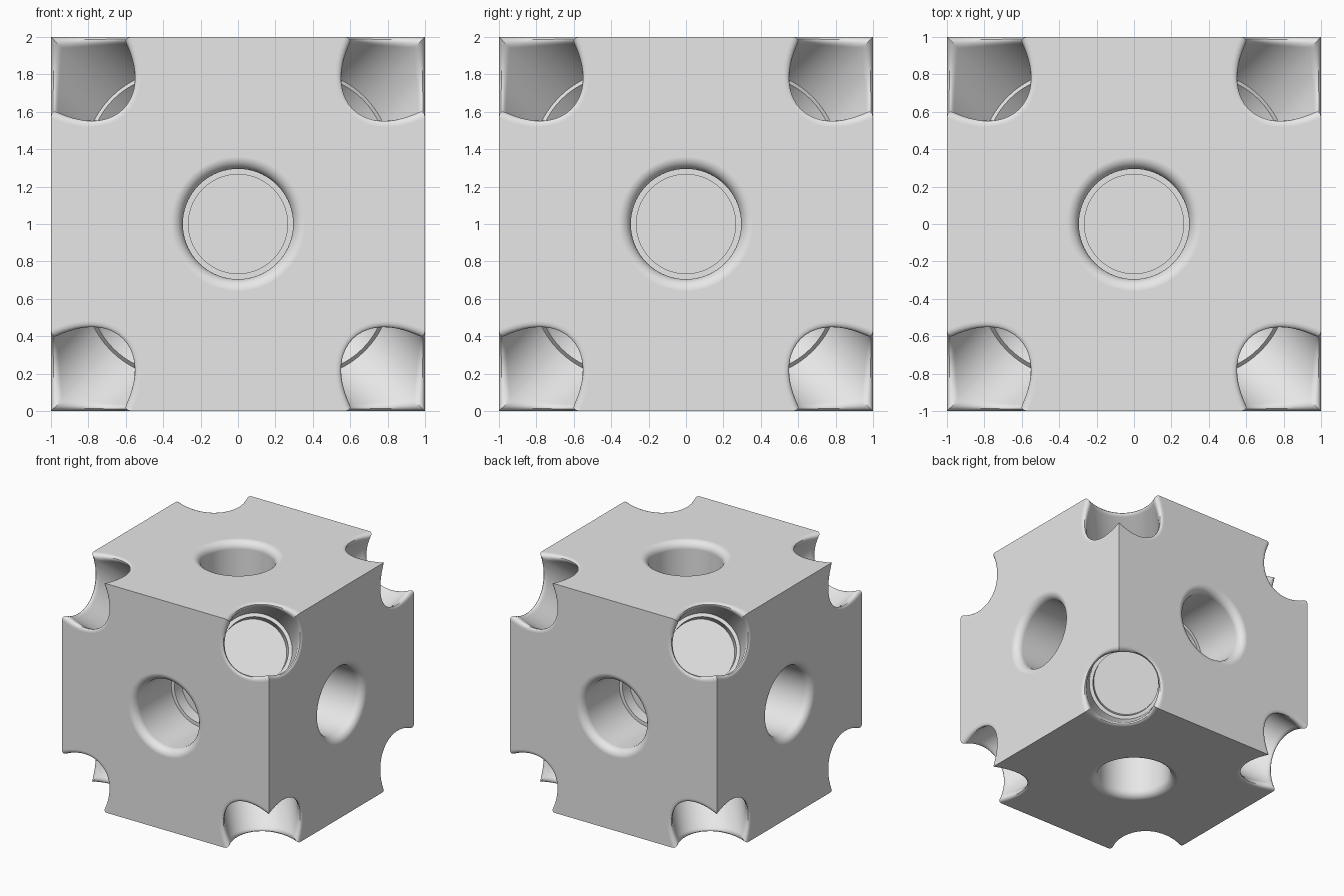
import bpy, bmesh, math
from math import sin, cos, pi
from mathutils import Vector, Matrix
from itertools import product

if "Cube" in bpy.data.objects:
    bpy.data.objects.remove(bpy.data.objects["Cube"], do_unlink=True)

SEGMENTS = 72
BORE, SEAT = 0.295, 0.265      # main bore and stepped seat radii
FILLET = 0.065


def lathe(bm, profile, axis, side):
    """Closed solid of revolution: (radius, height) points turned about axis."""
    axis = axis.normalized()
    side = (side - axis * side.dot(axis)).normalized()
    other = axis.cross(side)
    rings = []
    for r, h in profile:
        rings.append([bm.verts.new(axis * h + side * r * cos(a) + other * r * sin(a))
                      for a in (2 * pi * i / SEGMENTS for i in range(SEGMENTS))])
    for low, high in zip(rings, rings[1:]):
        for i in range(SEGMENTS):
            j = (i + 1) % SEGMENTS
            bm.faces.new((low[i], low[j], high[j], high[i]))
    bm.faces.new(rings[0][::-1])
    bm.faces.new(rings[-1])


def make_object(name, bm):
    mesh = bpy.data.meshes.new(name)
    bm.to_mesh(mesh)
    bm.free()
    obj = bpy.data.objects.new(name, mesh)
    bpy.context.collection.objects.link(obj)
    return obj


def cut(target, bm):
    """Subtract the solids in bm from the target."""
    cutter = make_object("hole_cutter", bm)
    cutter.hide_render = True
    mod = target.modifiers.new("holes", 'BOOLEAN')
    mod.operation, mod.solver, mod.object = 'DIFFERENCE', 'EXACT', cutter
    bpy.context.view_layer.objects.active = target
    bpy.ops.object.modifier_apply(modifier=mod.name)
    bpy.data.objects.remove(cutter, do_unlink=True)


# Solid block, centred on the origin while it is cut
bm = bmesh.new()
bmesh.ops.create_cube(bm, size=2)
block = make_object("block_with_holes", bm)

# Stepped blind holes on the eight corners
bm = bmesh.new()
floor = math.sqrt(3) / 2
for signs in product((-1, 1), repeat=3):
    lathe(bm, [(SEAT, floor), (SEAT, floor + 0.1), (BORE, floor + 0.1), (BORE, 2.2)],
          Vector(signs), Vector((0, 0, signs[2])))
cut(block, bm)

# Round the rims where the corner bores leave the outer faces
def is_outer(face):
    n = face.normal
    return max(abs(c) for c in n) > 0.999 and abs(n.dot(face.calc_center_median()) - 1) < 0.001

bm = bmesh.new()
bm.from_mesh(block.data)
bmesh.ops.remove_doubles(bm, verts=bm.verts, dist=0.0005)
bm.normal_update()
rims = [e for e in bm.edges if len(e.link_faces) == 2
        and is_outer(e.link_faces[0]) != is_outer(e.link_faces[1])]
bmesh.ops.bevel(bm, geom=rims, offset=FILLET, offset_type='OFFSET', segments=6,
                profile=0.5, affect='EDGES', clamp_overlap=False)
bm.to_mesh(block.data)
bm.free()

# Stepped blind holes with rounded rims in the six faces
bm = bmesh.new()
flare = [(BORE + FILLET * (1 - cos(a)), 1 - FILLET * (1 - sin(a)))
         for a in (pi / 2 * i / 8 for i in range(9))]
for axis, sign in product(range(3), (-1, 1)):
    direction, side = Vector(), Vector()
    direction[axis] = sign
    side[(axis + 1) % 3] = 1
    lathe(bm, [(SEAT, 0.4), (SEAT, 0.5), (BORE, 0.5)] + flare + [(flare[-1][0], 1.1)],
          direction, side)
cut(block, bm)

# Stand on the ground, shade and colour
block.data.transform(Matrix.Translation((0, 0, 1)))
grey = bpy.data.materials.new("plain_grey")
grey.use_nodes = True
grey.diffuse_color = (0.8, 0.8, 0.8, 1)
grey.node_tree.nodes["Principled BSDF"].inputs["Base Color"].default_value = (0.8, 0.8, 0.8, 1)
block.data.materials.clear()
block.data.materials.append(grey)

bpy.ops.object.select_all(action='DESELECT')
block.select_set(True)
bpy.context.view_layer.objects.active = block
bpy.ops.object.shade_smooth_by_angle(angle=math.radians(30))
normals = block.modifiers.new("clean_normals", 'WEIGHTED_NORMAL')
normals.keep_sharp = True
